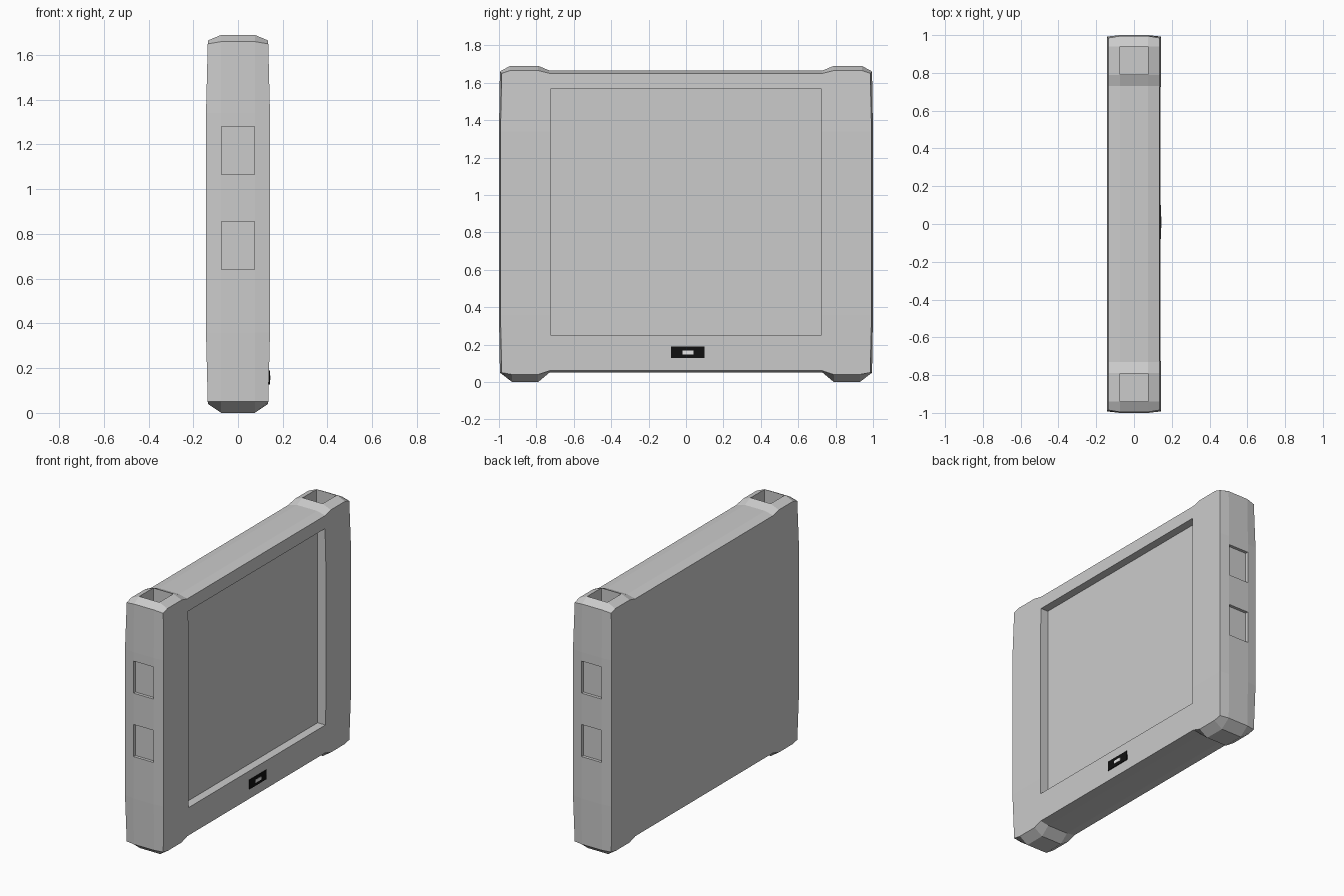
import bpy, bmesh

if "Cube" in bpy.data.objects:
    bpy.data.objects.remove(bpy.data.objects["Cube"])

def material(name, v):
    m = bpy.data.materials.new(name)
    m.diffuse_color = (v, v, v, 1)
    m.use_nodes = True
    m.node_tree.nodes["Principled BSDF"].inputs["Base Color"].default_value = m.diffuse_color
    return m

GREY = material("casing grey", 0.6)
BLACK = material("badge black", 0.005)
WHITE = material("badge white", 0.9)

def make_object(name, bm, mat):
    bmesh.ops.recalc_face_normals(bm, faces=bm.faces)
    me = bpy.data.meshes.new(name)
    bm.to_mesh(me)
    bm.free()
    me.materials.append(mat)
    ob = bpy.data.objects.new(name, me)
    bpy.context.collection.objects.link(ob)
    return ob

def add_box(bm, lo, hi):
    vs = bmesh.ops.create_cube(bm, size=1)["verts"]
    for v in vs:
        for i in range(3):
            v.co[i] = lo[i] + (v.co[i] + 0.5) * (hi[i] - lo[i])

# Half outlines (y, z) from top middle to bottom middle: crown ridge and outer rim
INNER = [(.73, 1.665), (.79, 1.69), (.94, 1.69), (.995, 1.66), (1, 1.34),
         (1, .36), (.995, .05), (.93, 0), (.79, 0), (.73, .05)]
OUTER = [(.73, 1.65), (.79, 1.665), (.94, 1.665), (.985, 1.65), (.992, 1.34),
         (.992, .36), (.985, .05), (.93, .04), (.79, .04), (.73, .06)]

def rim_x(z):
    # Side faces lean in slightly towards the top and bottom
    return 0.143 - 0.025 * max(0, z - 1.34, .36 - z)

# Casing: four loops joined across the thickness
bm = bmesh.new()
def loop(half, side, rim):
    pts = half + [(-y, z) for y, z in reversed(half)]
    return [bm.verts.new((side * (rim_x(z) if rim else .075), y, z)) for y, z in pts]
loops = [loop(OUTER, -1, True), loop(INNER, -1, False),
         loop(INNER, 1, False), loop(OUTER, 1, True)]
n = len(loops[0])
for a, b in zip(loops, loops[1:]):
    for i in range(n):
        j = (i + 1) % n
        bm.faces.new((a[i], a[j], b[j], b[i]))
for l in (loops[0], loops[3]):
    bm.faces.new(l[15:] + l[:5])                # upper leaning band
    bm.faces.new((l[4], l[5], l[14], l[15]))    # flat middle
    bm.faces.new(l[5:15])                       # lower leaning band
casing = make_object("tablet_casing", bm, GREY)

# Recesses: screen, end pads and top corner pockets
bm = bmesh.new()
add_box(bm, (.083, -.725, .25), (.3, .725, 1.565))
for s in (-1, 1):
    for z0, z1 in ((.64, .855), (1.065, 1.28)):
        add_box(bm, (-.074, min(s * .98, s * 1.1), z0), (.074, max(s * .98, s * 1.1), z1))
    add_box(bm, (-.074, min(s * .791, s * .939), 1.54), (.074, max(s * .791, s * .939), 1.8))
cutter = make_object("recess_cutter", bm, GREY)
cutter.hide_render = True

mod = casing.modifiers.new("recesses", "BOOLEAN")
mod.operation = "DIFFERENCE"
mod.solver = "EXACT"
mod.object = cutter
bpy.context.view_layer.objects.active = casing
bpy.ops.object.modifier_apply(modifier=mod.name)
bpy.data.objects.remove(cutter)

# Plain badge plate below the screen, with a light centre
def plate(name, y0, y1, z0, z1, top, mat):
    bm = bmesh.new()
    add_box(bm, (.136, y0, z0), (top, y1, z1))
    return make_object(name, bm, mat)

plate("badge_plate", -.08, .1, .127, .19, .1425, BLACK)
plate("badge_centre", -.02, .04, .147, .168, .1445, WHITE)
